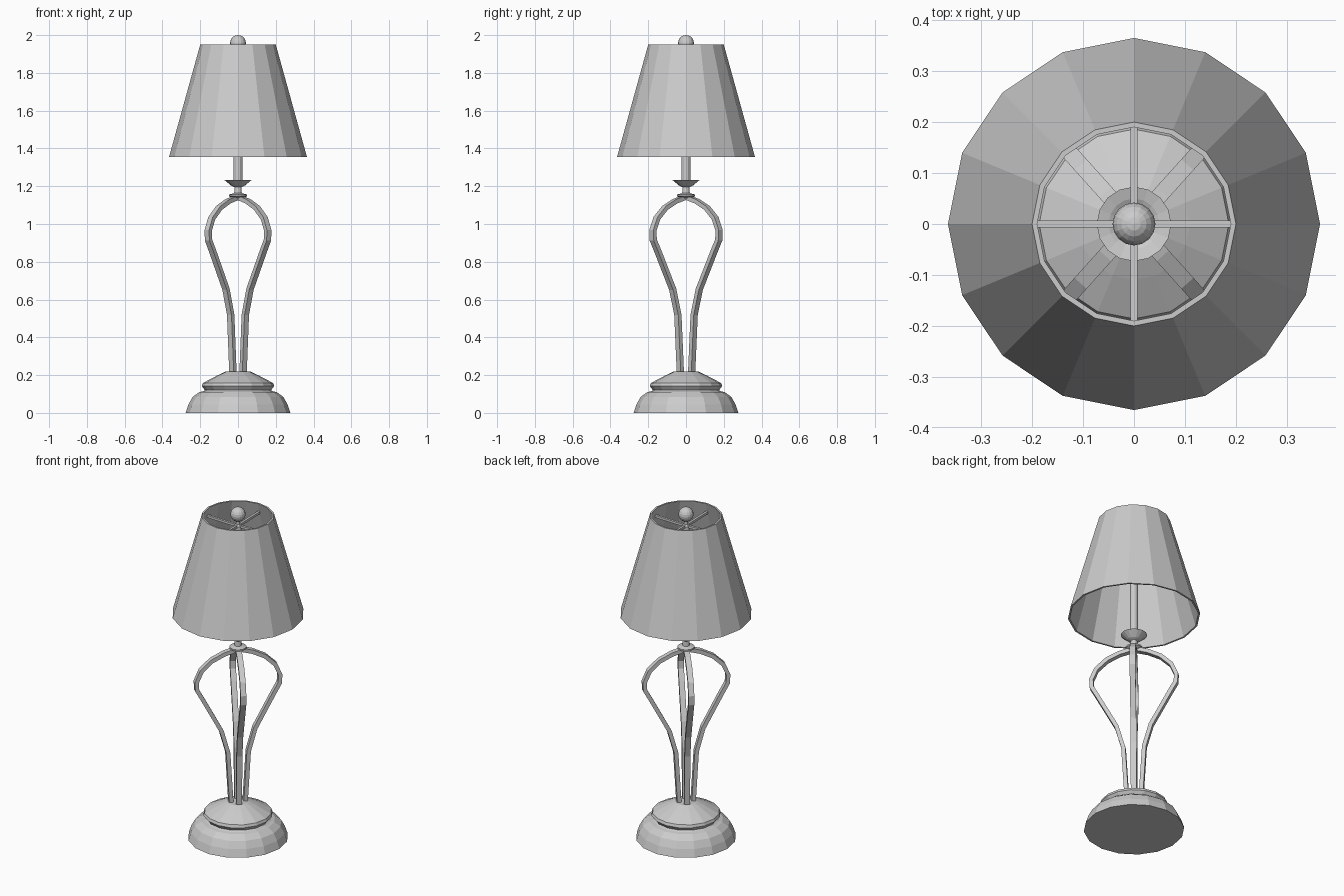
import bpy, bmesh, math
from mathutils import Vector

if "Cube" in bpy.data.objects:
    bpy.data.objects.remove(bpy.data.objects["Cube"])


def finish(name, bm):
    bmesh.ops.remove_doubles(bm, verts=bm.verts, dist=1e-5)
    bmesh.ops.recalc_face_normals(bm, faces=bm.faces)
    mesh = bpy.data.meshes.new(name)
    bm.to_mesh(mesh)
    bm.free()
    obj = bpy.data.objects.new(name, mesh)
    bpy.context.collection.objects.link(obj)
    return obj


def lathe(name, profile, sides=16):
    """Spin an (r, z) profile around z."""
    bm = bmesh.new()
    verts = [bm.verts.new((r, 0, z)) for r, z in profile]
    edges = [bm.edges.new(p) for p in zip(verts, verts[1:])]
    bmesh.ops.spin(bm, geom=verts + edges, cent=(0, 0, 0), axis=(0, 0, 1),
                   angle=math.tau, steps=sides, use_merge=False)
    bmesh.ops.dissolve_degenerate(bm, dist=1e-6, edges=bm.edges)
    return finish(name, bm)


def bar(name, path, width, depth, angle):
    """Rectangular bar swept along an (r, z) path in a vertical plane."""
    bm = bmesh.new()
    out = Vector((math.cos(angle), math.sin(angle), 0))
    side = Vector((-math.sin(angle), math.cos(angle), 0)) * width / 2
    up = Vector((0, 0, 1))
    pts = [out * r + up * z for r, z in path]
    rings = []
    for i, p in enumerate(pts):
        t = (pts[min(i + 1, len(pts) - 1)] - pts[max(i - 1, 0)]).normalized()
        n = side.cross(t).normalized() * depth / 2
        rings.append([bm.verts.new(p + s * side + d * n)
                      for s, d in ((1, 1), (-1, 1), (-1, -1), (1, -1))])
    for a, b in zip(rings, rings[1:]):
        for j in range(4):
            k = (j + 1) % 4
            bm.faces.new((a[j], a[k], b[k], b[j]))
    bm.faces.new(rings[0])
    bm.faces.new(rings[-1])
    return finish(name, bm)


# Stepped base
lathe("base", [(0, 0), (0.277, 0), (0.262, 0.045), (0.24, 0.085), (0.205, 0.11),
               (0.185, 0.114), (0.175, 0.12), (0.192, 0.142), (0.186, 0.158),
               (0.11, 0.198), (0.063, 0.22), (0, 0.22)])

# Four bowed arms, mirrored about both axes
arm_path = [(0.04, 0.21), (0.058, 0.52), (0.095, 0.655), (0.2, 0.855),
            (0.233, 0.915), (0.236, 0.965), (0.208, 1.03), (0.15, 1.085),
            (0.08, 1.12), (0.01, 1.14)]
tilt = math.radians(48)
for i, a in enumerate((tilt, math.pi - tilt, math.pi + tilt, -tilt)):
    bar(f"arm_{i + 1}", arm_path, 0.032, 0.023, a)

# Collar, neck and drip dish
lathe("collar", [(0, 1.138), (0.03, 1.138), (0.047, 1.147), (0.047, 1.156),
                 (0.02, 1.164), (0.018, 1.195), (0.036, 1.203), (0.073, 1.234),
                 (0.05, 1.228), (0.023, 1.214), (0, 1.214)])

# Tube rising through the shade, with the finial on top
lathe("stem", [(0, 1.205), (0.023, 1.205), (0.023, 1.89), (0.012, 1.9),
               (0.012, 1.93), (0, 1.93)], 12)
bpy.ops.mesh.primitive_uv_sphere_add(segments=16, ring_count=10, radius=0.042,
                                     location=(0, 0, 1.958))
bpy.context.object.name = "finial"

# Open tapered shade with wall thickness
lathe("shade", [(0.365, 1.355), (0.2, 1.95), (0.19, 1.95), (0.355, 1.355),
                (0.365, 1.355)])

# Spokes holding the shade
for i in range(4):
    bar(f"spoke_{i + 1}", [(0, 1.888), (0.203, 1.892)], 0.014, 0.014, i * math.pi / 2)
